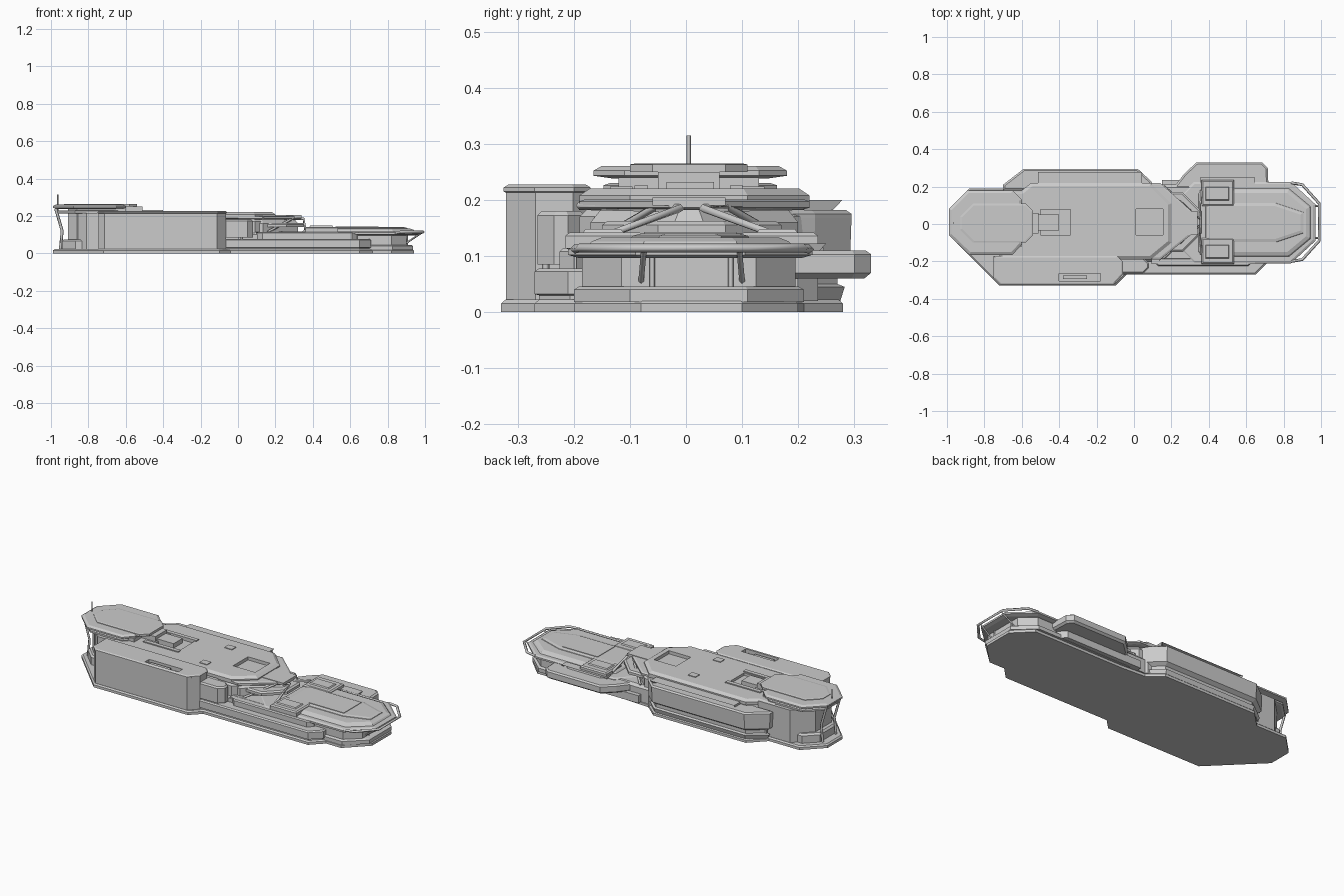
import bpy, bmesh
from mathutils import Vector


def offset(pts, d):
    # inset a counter-clockwise outline by d
    out, n = [], len(pts)
    for i in range(n):
        p0, p, p1 = (Vector(pts[(i + k) % n]) for k in (-1, 0, 1))
        a, b = (p - p0).normalized(), (p1 - p).normalized()
        na, nb = Vector((-a.y, a.x)), Vector((-b.y, b.x))
        out.append(tuple(p + (na + nb) * (d / (1 + na.dot(nb)))))
    return out


def layers(name, pts, levels):
    # stack of outline rings: each level is (z, inset)
    bm = bmesh.new()
    rings = [[bm.verts.new((x, y, z)) for x, y in (offset(pts, d) if d else pts)] for z, d in levels]
    n = len(pts)
    for lo, hi in zip(rings, rings[1:]):
        for i in range(n):
            j = (i + 1) % n
            bm.faces.new((lo[i], lo[j], hi[j], hi[i]))
    bm.faces.new(rings[0][::-1])
    bm.faces.new(rings[-1])
    bmesh.ops.recalc_face_normals(bm, faces=bm.faces)
    me = bpy.data.meshes.new(name)
    bm.to_mesh(me)
    bm.free()
    ob = bpy.data.objects.new(name, me)
    bpy.context.collection.objects.link(ob)
    return ob


def octo(x0, x1, y0, y1, l=(0, 0), r=(0, 0)):
    # rectangle with chamfered left and right ends
    pts = [(x0 + l[0], y0), (x1 - r[0], y0), (x1, y0 + r[1]), (x1, y1 - r[1]),
           (x1 - r[0], y1), (x0 + l[0], y1), (x0, y1 - l[1]), (x0, y0 + l[1])]
    return [p for i, p in enumerate(pts) if p != pts[i - 1]]


def box(name, x0, x1, y0, y1, z0, z1):
    return layers(name, octo(x0, x1, y0, y1), [(z0, 0), (z1, 0)])


def beam(name, pts, r=0.006, closed=False):
    # thin square-section strut along a path
    cu = bpy.data.curves.new(name, 'CURVE')
    cu.dimensions = '3D'
    cu.bevel_depth = r
    cu.bevel_resolution = 0
    cu.use_fill_caps = True
    sp = cu.splines.new('POLY')
    sp.points.add(len(pts) - 1)
    for p, c in zip(sp.points, pts):
        p.co = (*c, 1)
    sp.use_cyclic_u = closed
    bpy.context.collection.objects.link(bpy.data.objects.new(name, cu))


def cut(target, cutter):
    cutter.hide_render = True
    cutter.hide_viewport = True
    m = target.modifiers.new('recess', 'BOOLEAN')
    m.object = cutter
    m.operation = 'DIFFERENCE'
    m.solver = 'EXACT'


# base plate
base = [(-0.99, -0.06), (-0.72, -0.33), (-0.1, -0.33), (-0.04, -0.27), (0.65, -0.27), (0.72, -0.2),
        (0.82, -0.2), (0.94, -0.08), (0.94, 0.1), (0.84, 0.2), (0.25, 0.2), (0.1, 0.21), (0.02, 0.28),
        (-0.59, 0.28), (-0.68, 0.19), (-0.88, 0.19), (-0.99, 0.08)]
layers('base_plate', base, [(0, 0), (0.015, 0), (0.022, 0.008)])

# rear tower
tower = [(-0.99, -0.06), (-0.88, -0.165), (-0.65, -0.165), (-0.6, -0.11), (-0.6, 0.13), (-0.65, 0.18),
         (-0.89, 0.18), (-0.99, 0.08)]
layers('tower_core', octo(-0.91, -0.6, -0.12, 0.13, (0.05, 0.05)), [(0.02, 0), (0.24, 0)])
layers('tower_lower_block', octo(-0.94, -0.6, -0.14, 0.15, (0.07, 0.07)), [(0.02, 0), (0.065, 0), (0.075, 0.01)])
layers('tower_side_wall', octo(-0.86, -0.6, -0.165, 0.18, (0.05, 0.05)), [(0.02, 0), (0.215, 0)])
layers('tower_eave', tower, [(0.212, 0.03), (0.216, 0.018), (0.226, 0.018), (0.23, 0.03)])
layers('tower_roof', tower, [(0.238, 0.035), (0.243, 0.0), (0.252, 0.0), (0.26, 0.014)])
layers('tower_roof_cap', octo(-0.93, -0.54, -0.1, 0.11, (0.07, 0.07), (0.04, 0.04)), [(0.25, 0), (0.263, 0), (0.265, 0.01)])
for y in (-0.055, 0.07):
    beam('tower_column', [(-0.95, y, 0.02), (-0.94, y, 0.12), (-0.975, y, 0.24)], 0.008)
beam('antenna', [(-0.965, 0.005, 0.23), (-0.965, 0.005, 0.315)], 0.004)

# main hull
hull = [(-0.72, -0.19), (0.09, -0.19), (0.2, -0.1), (0.2, 0.11), (0.09, 0.22), (-0.55, 0.22), (-0.6, 0.18), (-0.72, 0.18)]
layers('main_hull', hull, [(0.02, 0.0), (0.17, 0.0), (0.185, 0.015)])
deck = layers('main_deck', hull, [(0.185, 0.012), (0.19, 0), (0.208, 0), (0.22, 0.018)])
cut(deck, box('hangar_pit_cutter', 0.01, 0.155, -0.06, 0.08, 0.197, 0.3))
cut(deck, box('deck_recess_cutter', -0.5, -0.34, -0.06, 0.08, 0.205, 0.3))
layers('hangar_ramp', octo(0.0, 0.2, -0.055, 0.075), [(0.19, 0), (0.2, 0)])
box('tower_bridge', -0.63, -0.51, -0.05, 0.06, 0.215, 0.25)
box('bridge_step', -0.53, -0.4, -0.035, 0.05, 0.2, 0.232)
for y in (-0.08, 0.09):
    layers('recess_rail', octo(-0.56, -0.33, y - 0.012, y + 0.012, (0.02, 0), (0.02, 0)), [(0.215, 0), (0.226, 0)])
for y in (-0.115, 0.12):
    box('deck_panel', -0.16, -0.11, y - 0.02, y + 0.02, 0.216, 0.224)

# right side long block
side = [(-0.75, -0.29), (-0.715, -0.325), (-0.11, -0.325), (-0.06, -0.27), (-0.06, -0.2), (-0.09, -0.17), (-0.75, -0.17)]
block = layers('right_block', side, [(0.02, 0.004), (0.213, 0.004), (0.215, 0), (0.222, 0), (0.227, 0.008)])
cut(block, box('block_recess_cutter', -0.4, -0.18, -0.305, -0.265, 0.205, 0.3))
box('block_roof_box', -0.38, -0.25, -0.295, -0.275, 0.2, 0.218)
layers('right_block_annex', octo(-0.09, 0.08, -0.265, -0.18, (0, 0), (0.03, 0.03)), [(0.085, 0), (0.172, 0), (0.18, 0.008)])
beam('annex_post', [(0.02, -0.25, 0.02), (0.02, -0.25, 0.09)], 0.007)

# left side long block
left = [(-0.7, 0.18), (0.12, 0.18), (0.09, 0.23), (0.02, 0.295), (-0.59, 0.295), (-0.7, 0.21)]
layers('left_block', left, [(0.025, 0.025), (0.07, 0.025), (0.085, 0.003), (0.168, 0.0), (0.175, 0), (0.182, 0.01)])
layers('left_block_sill', left, [(0.02, 0.02), (0.045, 0.012), (0.05, 0.025)])
layers('left_roof_step', octo(-0.5, 0.03, 0.2, 0.25, (0.05, 0.05), (0.05, 0.05)), [(0.17, 0), (0.2, 0.012)])

# neck between hull and nose
neck = [(0.0, -0.19), (0.14, -0.19), (0.34, -0.03), (0.34, 0.04), (0.14, 0.22), (0.0, 0.22)]
layers('neck_upper_deck', neck, [(0.182, 0.015), (0.186, 0), (0.197, 0), (0.201, 0.01)])
layers('neck_core', neck, [(0.02, 0.02), (0.16, 0.02), (0.185, 0.04)])
layers('neck_middle_deck', octo(0.1, 0.36, -0.15, 0.17, (0, 0), (0.1, 0.1)), [(0.14, 0), (0.155, 0), (0.162, 0.01)])
layers('neck_lower_deck', octo(0.0, 0.4, -0.2, 0.21), [(0.02, 0), (0.1, 0), (0.115, 0.015)])
for s in (-1, 1):
    beam('neck_brace', [(0.13, 0.01 + s * 0.2, 0.19), (0.35, 0.01 + s * 0.02, 0.185), (0.36, 0.01 + s * 0.17, 0.13)], 0.008)
    beam('neck_strut', [(0.16, 0.01 + s * 0.19, 0.115), (0.3, 0.01 + s * 0.06, 0.19)], 0.007)
box('neck_cap', 0.2, 0.34, -0.06, 0.07, 0.19, 0.204)

# nose section
nose = octo(0.2, 0.97, -0.21, 0.225, (0.12, 0.12), (0.13, 0.12))
layers('nose_sill', octo(0.2, 0.935, -0.2, 0.21, (0, 0), (0.11, 0.1)), [(0.018, 0), (0.04, 0), (0.046, 0.01)])
layers('nose_walls', octo(0.25, 0.9, -0.185, 0.195, (0, 0), (0.08, 0.07)), [(0.04, 0), (0.105, 0)])
layers('nose_rim', nose, [(0.096, 0.02), (0.102, 0.0), (0.112, 0.0), (0.118, 0.012)])
layers('nose_upper_deck', octo(0.34, 0.95, -0.18, 0.195, (0.03, 0.03), (0.12, 0.1)), [(0.112, 0), (0.126, 0.012), (0.133, 0.03)])
canopy = octo(0.38, 0.91, -0.1, 0.115, (0.02, 0.02), (0.15, 0.05))
layers('canopy_frame', canopy, [(0.125, 0), (0.136, 0.004), (0.14, 0.02)])
box('canopy_panel', 0.52, 0.75, -0.075, 0.09, 0.13, 0.143)
for s in (-1, 1):
    y = 0.01 + s * 0.155
    layers('nose_roof_box', octo(0.36, 0.535, y - 0.07, y + 0.07), [(0.1, 0), (0.136, 0), (0.142, 0.008)])
    layers('nose_roof_pad', octo(0.38, 0.51, y - 0.04, y + 0.035), [(0.14, 0), (0.148, 0.006)])
    beam('nose_window_post', [(0.905, 0.01 + s * 0.07, 0.045), (0.905, 0.01 + s * 0.07, 0.105)], 0.005)
    beam('nose_outrigger', [(0.9, 0.01 + s * 0.09, 0.055), (0.985, 0.01 + s * 0.085, 0.112)], 0.005)
beam('nose_guard_rail', [(0.84, -0.2, 0.112), (0.9, -0.19, 0.114), (0.99, -0.09, 0.114), (0.99, 0.11, 0.114),
                         (0.9, 0.21, 0.114), (0.84, 0.22, 0.112)], 0.008)

# side platforms of the nose
wing = [(0.2, 0.18), (0.72, 0.18), (0.715, 0.3), (0.685, 0.33), (0.335, 0.33), (0.27, 0.27)]
layers('left_platform', wing, [(0.06, 0.012), (0.07, 0), (0.103, 0), (0.11, 0.01)])
layers('left_platform_step', octo(0.36, 0.64, 0.2, 0.25, (0.03, 0.03), (0.03, 0.03)), [(0.1, 0), (0.122, 0.008)])
layers('left_underbody', octo(0.15, 0.7, 0.15, 0.235, (0, 0), (0.05, 0.05)), [(0.02, 0), (0.065, 0)])
layers('right_platform', [(-0.09, -0.27), (0.65, -0.27), (0.71, -0.21), (0.71, -0.17), (-0.09, -0.17)],
       [(0.02, 0.008), (0.03, 0.008), (0.032, 0), (0.072, 0), (0.078, 0.008)])
layers('right_upper_step', octo(0.1, 0.64, -0.225, -0.17, (0.03, 0.03), (0.03, 0.03)), [(0.07, 0), (0.108, 0), (0.114, 0.006)])
